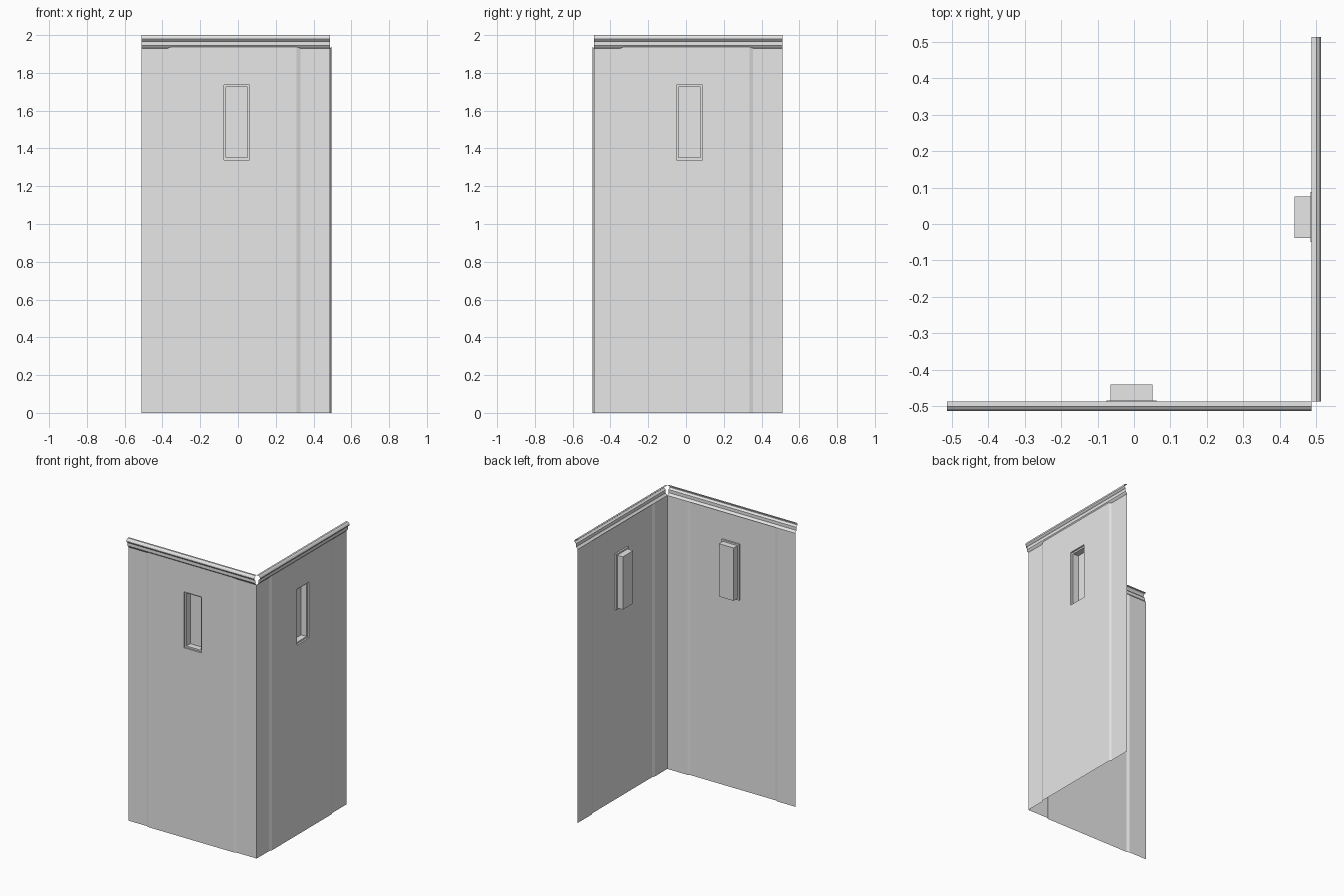
import bpy, bmesh, math

cube = bpy.data.objects.get("Cube")
if cube:
    bpy.data.objects.remove(cube, do_unlink=True)

grey = bpy.data.materials.new("plain_grey")
grey.use_nodes = True
grey.diffuse_color = (0.8, 0.8, 0.8, 1)
grey.node_tree.nodes["Principled BSDF"].inputs["Base Color"].default_value = (0.8, 0.8, 0.8, 1)

PLANE = 0.487      # distance of the recessed wall plane from the centre
HALF = 0.4995      # half the length of one wall
PROUD = 0.008      # how far the middle panel stands out
WIN_X = 0.006


def strip(bm, rows, closed=False):
    """Join successive rows of (along, outward, height) points with quads."""
    rows = [[bm.verts.new((x, -PLANE - d, z)) for x, d, z in row] for row in rows]
    for a, b in zip(rows, rows[1:]):
        n = len(a)
        for i in range(n if closed else n - 1):
            j = (i + 1) % n
            bm.faces.new((a[i], a[j], b[j], b[i]))
    return rows


def finish(bm, name, turn):
    bmesh.ops.remove_doubles(bm, verts=bm.verts, dist=0.0001)
    mesh = bpy.data.meshes.new(name)
    bm.to_mesh(mesh)
    bm.free()
    mesh.materials.append(grey)
    obj = bpy.data.objects.new(name, mesh)
    bpy.context.collection.objects.link(obj)
    shift = HALF - PLANE
    obj.rotation_euler.z = math.pi / 2 if turn else 0
    obj.location = (0, shift, 0) if turn else (-shift, 0, 0)


def rectangle(half_width, z0, z1, d):
    a, b = WIN_X - half_width, WIN_X + half_width
    return [(a, d, z0), (b, d, z0), (b, d, z1), (a, d, z1)]


def wall(name, turn):
    bm = bmesh.new()
    top, corner_top = 1.938, 1.93
    # bevelled edges between the recessed ends and the middle panel
    for x0, x1, x2 in ((-HALF, -0.36, -0.34), (HALF, 0.3425, 0.3225)):
        ends = [(x0, 0, corner_top), (x1, 0, corner_top), (x2, PROUD, top)]
        foot = [(x, d, 0) for x, d, z in ends]
        strip(bm, [foot, ends] if x0 < 0 else [foot[::-1], ends[::-1]])
    # middle panel around the window opening, then the stepped niche
    rings = [
        [(-0.34, PROUD, 0), (0.3225, PROUD, 0), (0.3225, PROUD, top), (-0.34, PROUD, top)],
        rectangle(0.0685, 1.34, 1.735, PROUD),
        rectangle(0.0685, 1.34, 1.735, -0.004),
        rectangle(0.0575, 1.351, 1.724, -0.004),
        rectangle(0.0575, 1.351, 1.724, -0.047),
    ]
    made = strip(bm, rings, closed=True)
    bm.faces.new(made[-1])
    finish(bm, name, turn)


def cornice(name, turn):
    profile = [(0, 1.93), (PROUD, 1.938), (0.013, 1.945), (0.013, 1.967),
               (0.020, 1.972), (0.025, 1.979), (0.025, 1.987), (0.020, 1.995),
               (0.013, 2.0), (0, 2.0)]
    bm = bmesh.new()
    strip(bm, [[(-HALF, d, z), (HALF, d, z)] for d, z in profile])
    finish(bm, name, turn)


for side, turn in (("front", False), ("left", True)):
    wall(side + "_wall", turn)
    cornice(side + "_cornice", turn)
